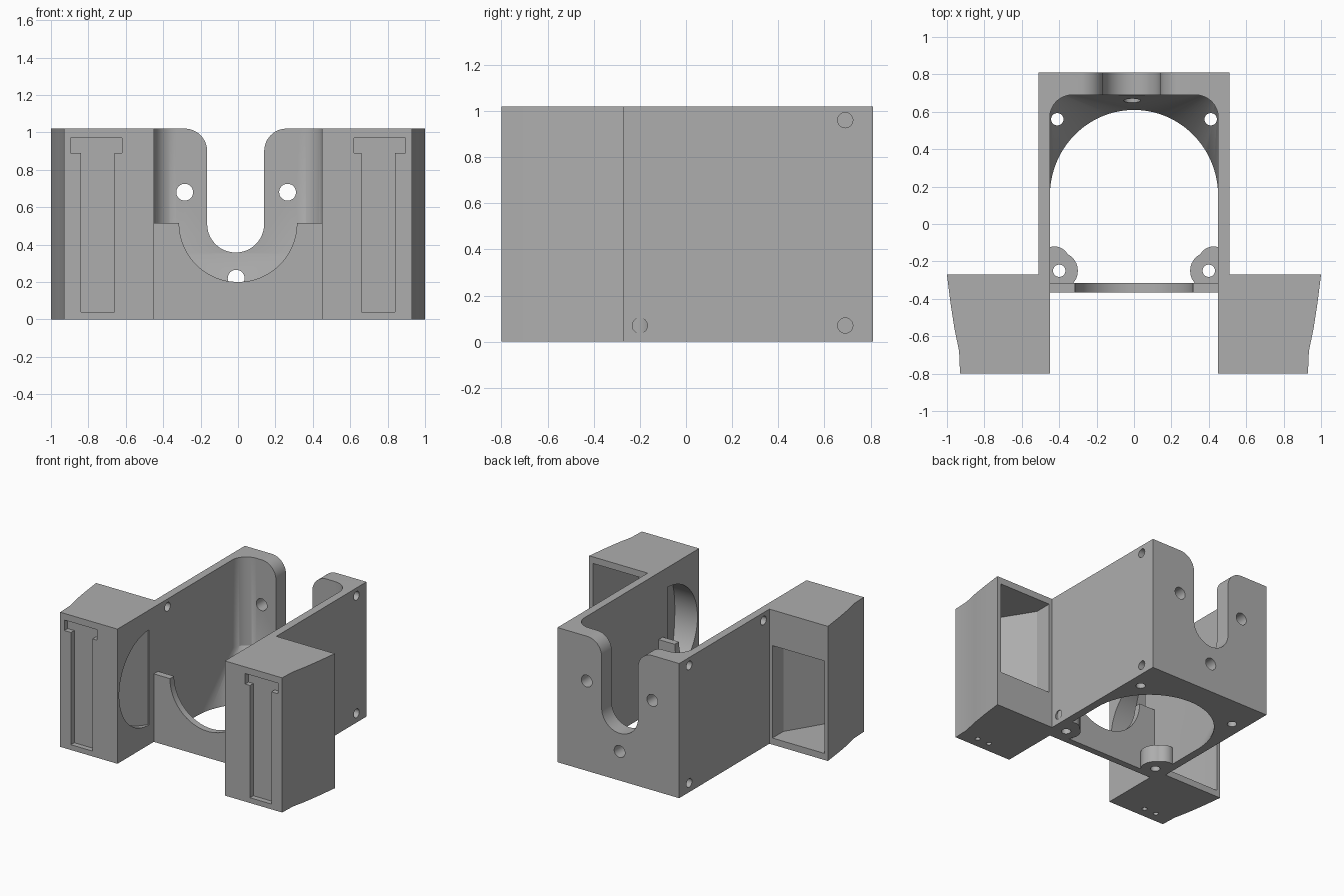
import bpy, bmesh
from math import sin, cos, pi, radians

cube = bpy.data.objects.get("Cube")
if cube:
    bpy.data.objects.remove(cube, do_unlink=True)

GREY = (0.42, 0.42, 0.42, 1)
mat = bpy.data.materials.new("plain grey")
mat.use_nodes = True
mat.diffuse_color = GREY
mat.node_tree.nodes["Principled BSDF"].inputs["Base Color"].default_value = GREY

H = 1.02          # overall height
WALL = 0.51       # outer half width of the cradle
INNER = 0.45      # inner half width of the cradle


def loft(name, rings):
    """Closed solid through rings of equal point count."""
    bm = bmesh.new()
    loops = [[bm.verts.new(p) for p in ring] for ring in rings]
    n = len(loops[0])
    for a, b in zip(loops, loops[1:]):
        for i in range(n):
            j = (i + 1) % n
            bm.faces.new((a[i], a[j], b[j], b[i]))
    bm.faces.new(loops[0])
    bm.faces.new(loops[-1])
    bmesh.ops.recalc_face_normals(bm, faces=bm.faces)
    mesh = bpy.data.meshes.new(name)
    bm.to_mesh(mesh)
    bm.free()
    mesh.materials.append(mat)
    ob = bpy.data.objects.new(name, mesh)
    bpy.context.collection.objects.link(ob)
    return ob


def prism(name, pts, axis, lo, hi):
    """Extrude a 2D outline along the given axis."""
    place = {"x": lambda a, b, c: (c, a, b),
             "y": lambda a, b, c: (a, c, b),
             "z": lambda a, b, c: (a, b, c)}[axis]
    return loft(name, [[place(a, b, c) for a, b in pts] for c in (lo, hi)])


def arc(cx, cy, r, a0, a1, n=24):
    return [(cx + r * cos(radians(a0 + (a1 - a0) * i / n)),
             cy + r * sin(radians(a0 + (a1 - a0) * i / n))) for i in range(n + 1)]


def rod(name, cx, cy, r, axis, lo, hi):
    return prism(name, arc(cx, cy, r, 0, 360, 32)[:-1], axis, lo, hi)


def boolean(ob, other, op="DIFFERENCE"):
    other.hide_render = True
    mod = ob.modifiers.new("cut", "BOOLEAN")
    mod.operation, mod.solver, mod.object = op, "EXACT", other
    bpy.context.view_layer.objects.active = ob
    bpy.ops.object.modifier_apply(modifier=mod.name)
    bpy.data.objects.remove(other, do_unlink=True)


def rect(a0, a1, b0, b1):
    return [(a0, b0), (a1, b0), (a1, b1), (a0, b1)]


# Cradle: block hollowed from a round floor opening to a rounded box
cradle = prism("cradle", rect(-WALL, WALL, -0.28, 0.81), "z", 0, H)
low = [(INNER, -0.4)] + [(INNER * cos(pi * i / 49), 0.15 + 0.46 * sin(pi * i / 49))
                         for i in range(50)] + [(-INNER, -0.4)]
high = [(INNER, -0.4)] + arc(0.33, 0.57, 0.12, 0, 90) \
    + arc(-0.33, 0.57, 0.12, 90, 180) + [(-INNER, -0.4)]
boolean(cradle, loft("cavity", [[(x, y, z) for x, y in ring] for ring, z in
                                ((low, -0.1), (low, 0.01), (high, 0.35), (high, 1.2))]))

# U-shaped slot with flared top in the back wall
slot = [(-0.285, 1.1)] + arc(-0.285, 0.9, 0.12, 90, 0, 12) \
    + arc(-0.0125, 0.51, 0.1525, 180, 360) + arc(0.26, 0.9, 0.12, 180, 90, 12) + [(0.26, 1.1)]
boolean(cradle, prism("slot", slot, "y", 0.5, 0.9))

# Screw holes in back, sides and floor
for x, z in ((-0.285, 0.68), (0.265, 0.68), (-0.01, 0.22)):
    boolean(cradle, rod("hole", x, z, 0.045, "y", 0.5, 0.9))
for side in (-1, 1):
    lo, hi = sorted((side * 0.42, side * 0.6))
    front_z = 0.07 if side > 0 else 0.96
    for y, z in ((0.69, 0.07), (0.69, 0.96), (-0.2, front_z)):
        boolean(cradle, rod("hole", y, z, 0.033, "x", lo, hi))
    boolean(cradle, rod("hole", side * 0.41, 0.56, 0.033, "z", -0.1, 0.5))

# Low front wall with a semicircular cradle cut
front = [(-0.455, 0), (0.455, 0), (0.455, 0.515)] \
    + arc(0, 0.515, 0.315, 360, 180, 32) + [(-0.455, 0.515)]
parts = [cradle, prism("front_wall", front, "y", -0.365, -0.315)]

for side, label in ((1, "left"), (-1, "right")):
    def flip(pts):
        return [(side * a, b) for a, b in pts]

    # Screw boss in the front floor corner
    boss = rod(label + "_boss", side * 0.4, -0.25, 0.1, "z", 0, 0.13)
    boolean(boss, rod("lobe", side * 0.425, -0.2, 0.08, "z", 0, 0.13), "UNION")
    boolean(boss, rod("hole", side * 0.4, -0.25, 0.033, "z", -0.1, 0.3))
    parts.append(boss)

    # Front housing with tapering outer side
    plan = [(INNER, -0.8), (0.93, -0.8), (0.935, -0.68), (0.96, -0.56),
            (0.98, -0.43), (1.0, -0.27), (INNER, -0.27)]
    housing = prism(label + "_housing", flip(plan), "z", 0, H)

    # Rear pocket, turned upside down on the other side
    z0, z1 = (0.27, 0.97) if side > 0 else (0.05, 0.75)
    pocket = [(0.535, -0.2), (0.97, -0.2), (0.97, -0.3), (0.89, -0.7),
              (0.72, -0.7), (0.535, -0.4)]
    boolean(housing, prism("pocket", flip(pocket), "z", z0, z1))

    # Half-round sloping recess on the inner face
    half = arc(-0.42, 0.51, 0.36, 90, 270, 32)
    boolean(housing, loft("recess", [
        [(side * 0.4, y, z) for y, z in half],
        [(side * (0.46 + (-0.42 - y) * 0.5), y, z) for y, z in half]]))

    # T-shaped recess on the front and pin holes underneath
    tee = [(0.66, 0.04), (0.84, 0.04), (0.84, 0.89), (0.895, 0.89),
           (0.895, 0.97), (0.62, 0.97), (0.62, 0.89), (0.66, 0.89)]
    boolean(housing, prism("tee", flip(tee), "y", -0.9, -0.76))
    for x in (0.7, 0.8):
        boolean(housing, rod("pin", side * x, -0.72, 0.018, "z", -0.1, 0.03))
    parts.append(housing)

# Smooth the round walls, keep the edges sharp
bpy.ops.object.select_all(action="DESELECT")
for ob in parts:
    ob.select_set(True)
bpy.context.view_layer.objects.active = cradle
bpy.ops.object.shade_smooth_by_angle(angle=radians(25))
